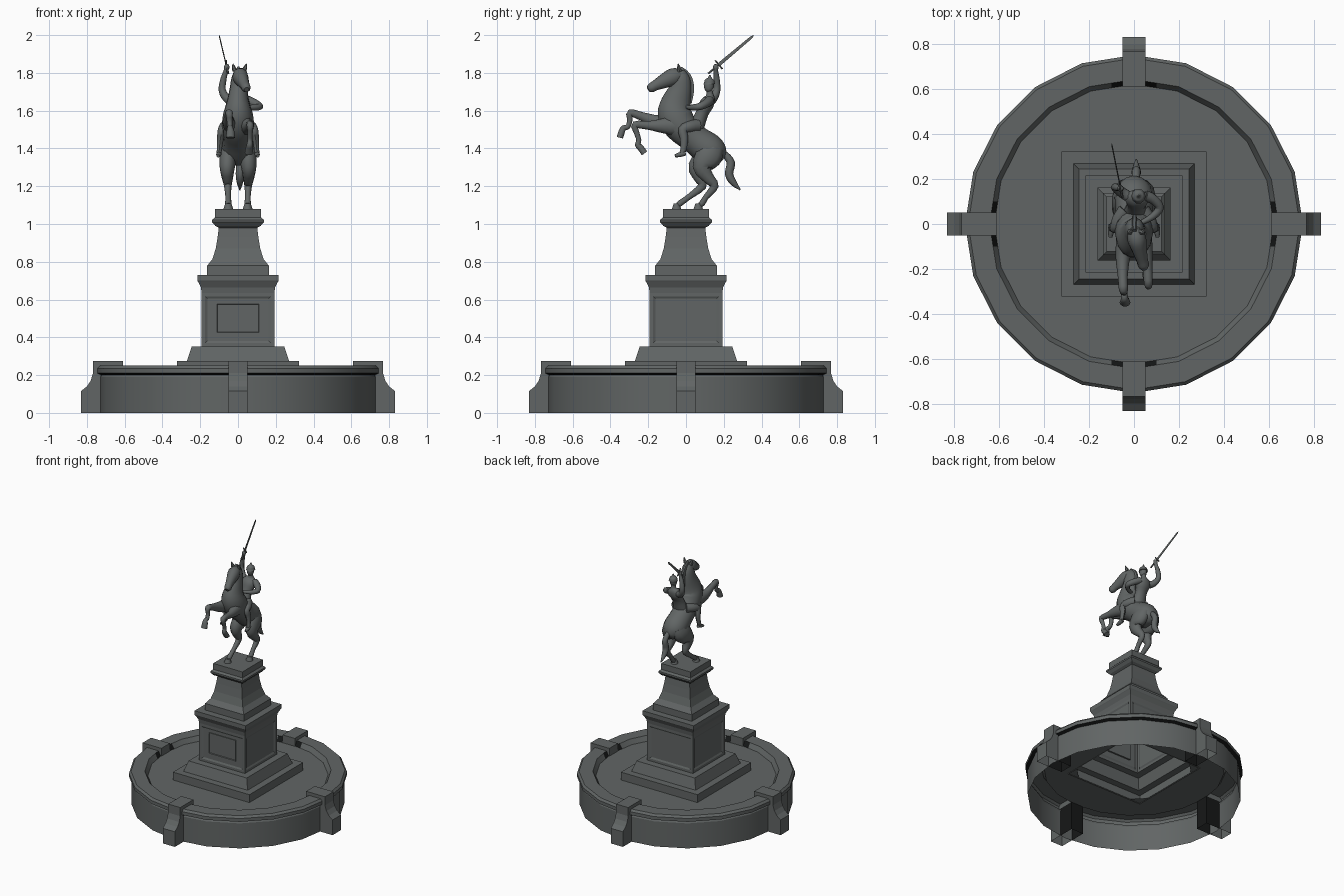
import bpy, bmesh, math
from mathutils import Vector, Matrix


def colour(name, rgb):
    m = bpy.data.materials.new(name)
    m.diffuse_color = (*rgb, 1)
    return m


MATERIALS = [colour("dark_patina", (0.12, 0.131, 0.13)), colour("black_grime", (0.008, 0.009, 0.009))]


def finish(name, bm, smooth=0, recalc=True):
    """Turn a bmesh into an object; smooth is the sharp-edge angle, 0 for flat."""
    if recalc:
        bmesh.ops.recalc_face_normals(bm, faces=bm.faces)
    me = bpy.data.meshes.new(name)
    bm.to_mesh(me)
    bm.free()
    for m in MATERIALS:
        me.materials.append(m)
    ob = bpy.data.objects.new(name, me)
    bpy.context.collection.objects.link(ob)
    if smooth:
        bpy.ops.object.select_all(action='DESELECT')
        ob.select_set(True)
        bpy.context.view_layer.objects.active = ob
        bpy.ops.object.shade_smooth_by_angle(angle=math.radians(smooth))
    return ob


def skin(bm, rings):
    """Join rings of equal length with quads."""
    rings = [[bm.verts.new(p) for p in r] for r in rings]
    n = len(rings[0])
    for a, b in zip(rings, rings[1:]):
        for j in range(n):
            k = (j + 1) % n
            bm.faces.new((a[j], a[k], b[k], b[j]))
    return rings


def cut(bm, faces, co, no):
    geom = list({g for f in faces for g in (f, *f.edges, *f.verts)})
    bmesh.ops.bisect_plane(bm, geom=geom, plane_co=co, plane_no=no)


def polygon(r, z, n, start=0.0):
    return [(r * math.cos(start + math.tau * j / n), r * math.sin(start + math.tau * j / n), z)
            for j in range(n)]


def tube(name, pts, sides=10, steps=3):
    """Smooth limb through (x, y, z, half width, half depth) points."""
    p = [Vector(q if len(q) == 5 else (*q, q[3])) for q in pts]
    p = [p[0]] + p + [p[-1]]
    path = []
    for i in range(1, len(p) - 2):
        a, b, c, d = p[i - 1:i + 3]
        for t in [s / steps for s in range(steps)]:
            path.append(0.5 * (2 * b + (c - a) * t + (2 * a - 5 * b + 4 * c - d) * t ** 2
                               + (3 * b - a - 3 * c + d) * t ** 3))
    path.append(p[-1])
    rings = []
    for i, q in enumerate(path):
        t = Vector((path[min(i + 1, len(path) - 1)] - path[max(i - 1, 0)])[:3]).normalized()
        ref = Vector((1, 0, 0)) if abs(t.x) < 0.98 else Vector((0, 1, 0))
        side = (ref - t * ref.dot(t)).normalized()
        up = t.cross(side)
        c = Vector(q[:3])
        rings.append([c + side * (q[3] * math.cos(math.tau * j / sides))
                      + up * (q[4] * math.sin(math.tau * j / sides)) for j in range(sides)])
    bm = bmesh.new()
    r = skin(bm, rings)
    bm.faces.new(r[0])
    bm.faces.new(r[-1])
    return finish(name, bm, 50)


# Basin: twenty-sided wall, rim and floor, open underneath; grime under the rim and by the buttresses
bm = bmesh.new()
profile = [(.735, 0), (.735, .19), (.73, .20), (.752, .21), (.752, .235), (.738, .25),
           (.643, .25), (.622, .215)]
hole = []
for x, y, z in polygon(1, .215, 20):
    m = .318 / max(abs(x), abs(y))
    hole.append((x * m, y * m, z))
skin(bm, [polygon(r, z, 20) for r, z in profile] + [hole])


def inner_lip():
    mids = [(f, f.calc_center_median()) for f in bm.faces]
    return [f for f, c in mids if c.xy.length < .66 and .22 < c.z < .245]


for axis in ((1, 0, 0), (0, 1, 0)):
    for s in (-.1, .1):
        cut(bm, inner_lip(), Vector(axis) * s, axis)
for f in inner_lip():
    c = f.calc_center_median()
    f.material_index = int(min(abs(c.x), abs(c.y)) < .1)
for f in bm.faces:
    if .202 < f.calc_center_median().z < .208:
        f.material_index = 1
finish("basin", bm, 25, recalc=False)

# Four scrolled buttresses, open underneath, black where hidden inside the basin
outline = [(.61, 0), (.832, 0), (.832, .115), (.80, .14), (.78, .17), (.768, .21),
           (.768, .275), (.61, .275)]
for i in range(4):
    bm = bmesh.new()
    r = skin(bm, [[(x, y, z) for x, z in outline] for y in (-.051, .051)])
    bm.faces.new(r[0])
    bm.faces.new(r[1])
    bmesh.ops.recalc_face_normals(bm, faces=bm.faces)
    bmesh.ops.delete(bm, geom=[f for f in bm.faces if f.calc_center_median().z < .001],
                     context='FACES_ONLY')
    cut(bm, bm.faces, (.728, 0, 0), (1, 0, 0))
    cut(bm, bm.faces, (0, 0, .215), (0, 0, 1))
    for f in bm.faces:
        c = f.calc_center_median()
        f.material_index = int(c.x < .728 and c.z < .215)
    bmesh.ops.rotate(bm, verts=bm.verts, matrix=Matrix.Rotation(i * math.pi / 2, 3, 'Z'))
    finish("basin_buttress", bm, recalc=False)

# Square pedestal, open underneath, with shallow bevelled panels on the die
bm = bmesh.new()
profile = [(.322, .21), (.322, .275), (.27, .275), (.245, .352), (.192, .352), (.192, .635),
           (.197, .665), (.212, .695), (.215, .70), (.215, .73), (.163, .73), (.163, .78),
           (.135, .815), (.118, .87), (.108, .93), (.102, .98), (.12, .99), (.137, 1.01),
           (.137, 1.022), (.123, 1.035), (.123, 1.08)]
r = skin(bm, [polygon(w * math.sqrt(2), z, 4, math.pi / 4) for w, z in profile])
bm.faces.new(r[-1])
bm.normal_update()
die = [f for f in bm.faces if .48 < f.calc_center_median().z < .51]
bmesh.ops.inset_individual(bm, faces=die, thickness=.026, depth=0)
bmesh.ops.inset_individual(bm, faces=die, thickness=.016, depth=-.006)
finish("pedestal", bm, recalc=False)

# Framed plaque on the front, kept within the panel recess
bm = bmesh.new()
bmesh.ops.create_cube(bm, size=1, matrix=Matrix.Translation((0, -.183, .502))
                      @ Matrix.Diagonal((.23, .018, .16, 1)))
bm.normal_update()
front = [f for f in bm.faces if f.normal.y < -.9]
bmesh.ops.inset_individual(bm, faces=front, thickness=.006, depth=0)
bmesh.ops.inset_individual(bm, faces=front, thickness=.004, depth=-.005)
finish("front_plaque", bm)

# Horse trunk and neck, then head, mane, ears and tail
tube("horse_body", [(0, .195, 1.34, .03, .03), (0, .165, 1.365, .072, .07), (0, .12, 1.395, .086, .088),
                    (0, .04, 1.455, .08, .08), (0, -.03, 1.52, .085, .09), (0, -.06, 1.585, .078, .092),
                    (0, -.052, 1.645, .06, .08), (.003, -.032, 1.71, .048, .062),
                    (.005, -.028, 1.77, .04, .05), (.006, -.035, 1.81, .026, .026)], 14)
tube("horse_head", [(.004, -.02, 1.79, .03, .03), (.012, -.065, 1.78, .042, .048),
                    (.024, -.115, 1.757, .034, .04), (.036, -.16, 1.735, .026, .029),
                    (.043, -.185, 1.72, .025, .026), (.046, -.199, 1.711, .014, .015)])
tube("horse_mane", [(.002, -.03, 1.825, .01, .012), (.002, .01, 1.785, .012, .018),
                    (.002, .026, 1.72, .012, .02), (0, .018, 1.64, .01, .014)], 6)
for s in (-1, 1):
    tube("horse_ear", [(.007 + s * .024, -.035, 1.81, .013), (.008 + s * .031, -.038, 1.83, .01),
                       (.009 + s * .036, -.042, 1.848, .002)], 6)
tube("horse_tail", [(.005, .165, 1.385, .015), (.008, .205, 1.368, .018), (.01, .237, 1.325, .02, .022),
                    (.01, .228, 1.265, .022, .022), (.01, .25, 1.22, .017, .018),
                    (.01, .288, 1.18, .003, .003)], 8)

# Hind legs: the -x one stands further forward
for s, stifle, hock, foot in ((1, .085, .15, .065), (-1, .06, .085, -.05)):
    tube("horse_hind_leg", [(s * .035, .145, 1.41, .04, .06), (s * .05, .12, 1.36, .047, .075),
                            (s * .057, stifle, 1.30, .04, .052), (s * .056, (stifle + hock) / 2, 1.245, .03, .033),
                            (s * .054, hock, 1.2, .02, .024), (s * .052, (hock + foot) / 2, 1.145, .015, .016),
                            (s * .051, foot + .022, 1.112, .017, .017), (s * .051, foot + .008, 1.1, .015, .015)])
    tube("horse_hind_hoof", [(s * .051, foot, 1.079, .026), (s * .051, foot, 1.109, .016)], 10, 1)

# Raised front legs
tube("horse_front_leg_high", [(-.04, -.07, 1.53, .04, .055), (-.05, -.15, 1.54, .032, .038),
                              (-.05, -.235, 1.57, .022, .024), (-.047, -.295, 1.588, .02, .02),
                              (-.045, -.297, 1.55, .015, .015), (-.043, -.308, 1.515, .014, .014),
                              (-.042, -.33, 1.508, .016, .016), (-.04, -.341, 1.487, .021, .018),
                              (-.04, -.35, 1.457, .024, .018)])
tube("horse_front_leg_low", [(.04, -.06, 1.52, .04, .055), (.052, -.135, 1.52, .032, .038),
                             (.06, -.2, 1.522, .022, .024), (.064, -.27, 1.525, .019, .02),
                             (.064, -.262, 1.485, .014, .015), (.063, -.25, 1.445, .013, .014),
                             (.062, -.255, 1.42, .016, .016), (.06, -.242, 1.405, .019, .018),
                             (.058, -.22, 1.375, .023, .018)])

# Rider torso, head and helmet
tube("rider_torso", [(.005, .05, 1.5, .055, .045), (.01, .085, 1.585, .042, .035), (.013, .11, 1.635, .055, .04),
                     (.015, .125, 1.665, .048, .03), (.018, .126, 1.685, .02), (.018, .125, 1.71, .017)])
tube("rider_head", [(.02, .122, 1.697, .01), (.02, .121, 1.71, .021), (.02, .121, 1.73, .024, .028),
                    (.02, .123, 1.75, .023, .026)])
tube("rider_helmet", [(.02, .124, 1.74, .032, .034), (.02, .124, 1.746, .029, .03), (.02, .125, 1.762, .025, .026),
                      (.02, .126, 1.773, .012, .012), (.02, .126, 1.79, .003, .003)])

# Rider legs and boots
for s in (-1, 1):
    tube("rider_leg", [(s * .04, .06, 1.52, .033, .036), (s * .072, .02, 1.515, .026, .03),
                       (s * .086, -.018, 1.5, .021, .024), (s * .093, -.01, 1.455, .018, .022),
                       (s * .098, -.012, 1.405, .014, .017), (s * .1, -.02, 1.375, .013, .015)], 8)
    tube("rider_boot", [(s * .1, -.002, 1.375, .013, .012), (s * .102, -.03, 1.368, .014, .013),
                        (s * .105, -.058, 1.36, .009, .008)], 8)

# Arms: -x raises the sword, +x holds the reins
tube("rider_sword_arm", [(-.03, .125, 1.65, .026), (-.06, .145, 1.665, .023), (-.084, .163, 1.71, .019),
                         (-.076, .162, 1.77, .016), (-.064, .158, 1.81, .012),
                         (-.06, .158, 1.83, .015), (-.058, .16, 1.845, .01)], 8)
tube("rider_rein_arm", [(.05, .125, 1.655, .025), (.085, .11, 1.64, .023), (.115, .072, 1.622, .019),
                        (.085, .035, 1.617, .016), (.045, .012, 1.618, .012), (.03, .005, 1.62, .013)], 8)

# Sword: grip, guard and tapering blade
hand, tip = Vector((-.06, .16, 1.832)), Vector((-.1, .36, 2.0))
d = (tip - hand).normalized()
across = d.cross(Vector((1, 0, 0))).normalized() * .03
mid = hand + d * .018
tube("sword_grip", [(*(hand - d * .055), .006), (*mid, .006)], 6, 1)
tube("sword_guard", [(*(mid - across), .005), (*(mid + across), .005)], 6, 1)
tube("sword_blade", [(*mid, .003, .011), (*(tip - d * .02), .003, .008), (*tip, .0005, .0005)], 6, 1)
